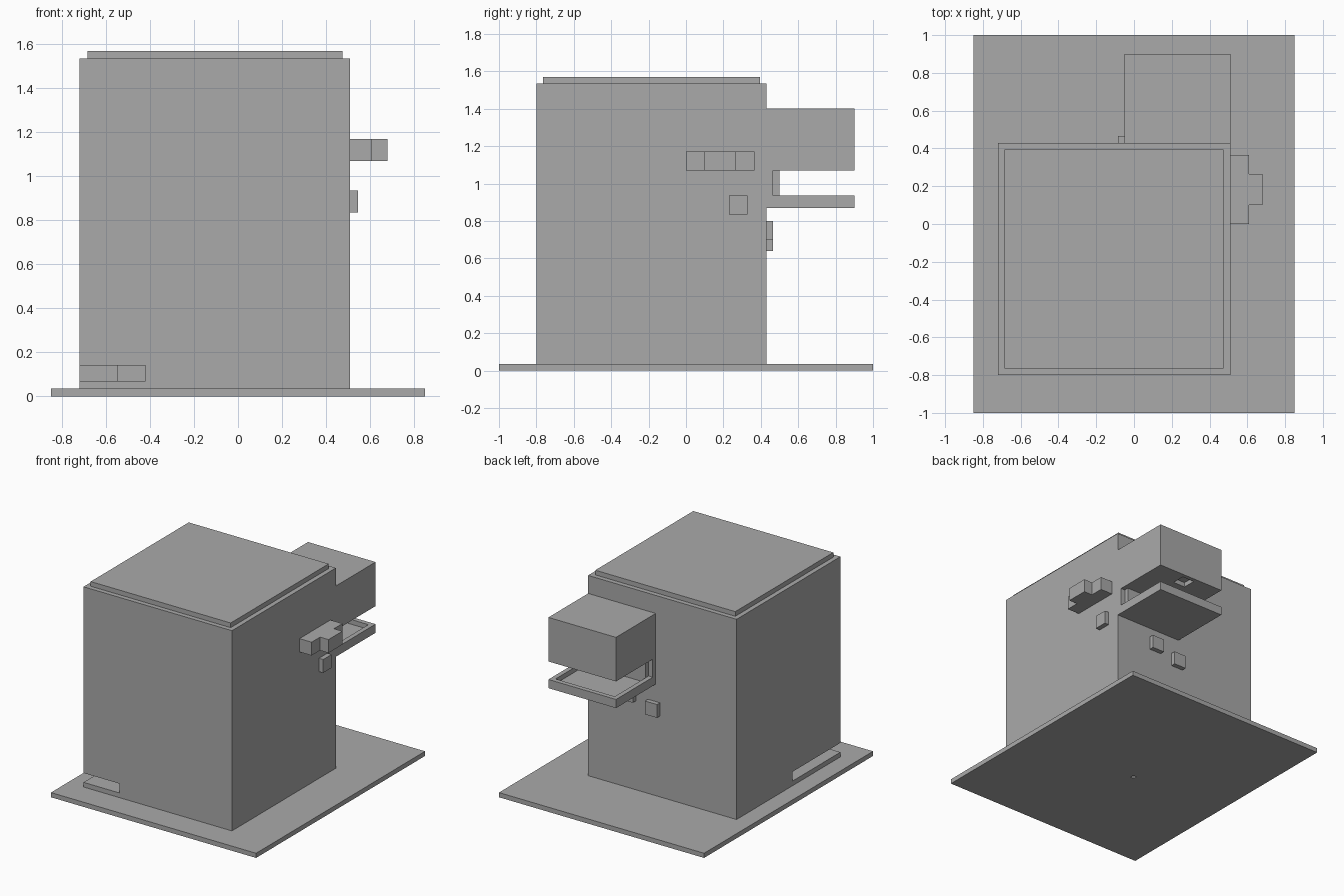
import bpy
import bmesh

cube = bpy.data.objects.get("Cube")
if cube:
    bpy.data.objects.remove(cube, do_unlink=True)

grey = bpy.data.materials.new("plain_grey")
grey.use_nodes = True
grey.diffuse_color = (0.4, 0.4, 0.4, 1)
grey.node_tree.nodes["Principled BSDF"].inputs["Base Color"].default_value = grey.diffuse_color


def prism(name, outline, z0, z1):
    """Extrude a flat xy outline from z0 up to z1."""
    bm = bmesh.new()
    face = bm.faces.new([bm.verts.new((x, y, z0)) for x, y in outline])
    top = bmesh.ops.extrude_face_region(bm, geom=[face])["geom"]
    for v in top:
        if isinstance(v, bmesh.types.BMVert):
            v.co.z = z1
    bmesh.ops.recalc_face_normals(bm, faces=bm.faces)
    mesh = bpy.data.meshes.new(name)
    bm.to_mesh(mesh)
    bm.free()
    mesh.materials.append(grey)
    obj = bpy.data.objects.new(name, mesh)
    bpy.context.collection.objects.link(obj)
    return obj


def box(name, x0, x1, y0, y1, z0, z1):
    return prism(name, [(x0, y0), (x1, y0), (x1, y1), (x0, y1)], z0, z1)


def cut(target, cutter):
    """Carve the cutter out of the target, then discard it."""
    cutter.hide_render = True
    mod = target.modifiers.new("cut", "BOOLEAN")
    mod.operation = "DIFFERENCE"
    mod.solver = "EXACT"
    mod.object = cutter
    bpy.context.view_layer.objects.active = target
    bpy.ops.object.modifier_apply(modifier=mod.name)
    bpy.data.objects.remove(cutter, do_unlink=True)


T = 0.035                        # common plate thickness
LEFT, RIGHT = -0.72, 0.51        # cabinet extents
FRONT, BACK = -0.8, 0.43
INNER, TIP = -0.05, 0.9          # dispenser extents

# Floor plate with a small hole underneath
floor_plate = box("floor_plate", -0.85, 0.85, -1, 1, 0, T)
cut(floor_plate, box("hole", -0.095, -0.065, -0.115, -0.085, -0.1, 0.025))

# Cabinet with an L-shaped slot wrapping round one lower corner
cabinet = box("cabinet", LEFT, RIGHT, FRONT, BACK, T, 1.535)
slot = [(-0.8, -0.9), (-0.42, -0.9), (-0.42, -0.63),
        (-0.55, -0.63), (-0.55, -0.23), (-0.8, -0.23)]
cut(cabinet, prism("slot", slot, 0.07, 0.14))
box("lid", LEFT + T, RIGHT - T, FRONT + T, BACK - T, 1.535, 1.57)

# Dispenser head with a square outlet underneath
head = box("dispenser_head", INNER, RIGHT, BACK, TIP, 1.07, 1.4)
cut(head, box("outlet", 0.18, 0.28, 0.77, 0.87, 1, 1.07 + T))

# Back wall and inner panel between head and tray
box("dispenser_wall", INNER, RIGHT, BACK, BACK + T, 0.935, 1.07)
box("dispenser_panel", INNER + T, RIGHT - T, BACK + T, BACK + 2 * T, 0.935, 1.07)

# Recessed tray
tray = box("tray", INNER, RIGHT, BACK, TIP, 0.87, 0.935)
cut(tray, box("recess", INNER + T, RIGHT - T, BACK + 2 * T, TIP - T, 0.9, 1))

# Side handle with a stepped outline
handle = [(RIGHT, 0), (0.61, 0), (0.61, 0.1), (0.68, 0.1),
          (0.68, 0.265), (0.61, 0.265), (0.61, 0.365), (RIGHT, 0.365)]
prism("side_handle", handle, 1.07, 1.17)

# Square buttons
box("side_button", RIGHT, RIGHT + T, 0.23, 0.33, 0.835, 0.935)
for name, x, z in (("upper_back_button", 0.115, 0.7), ("lower_back_button", -0.085, 0.64)):
    box(name, x, x + 0.1, BACK, BACK + T, z, z + 0.1)
